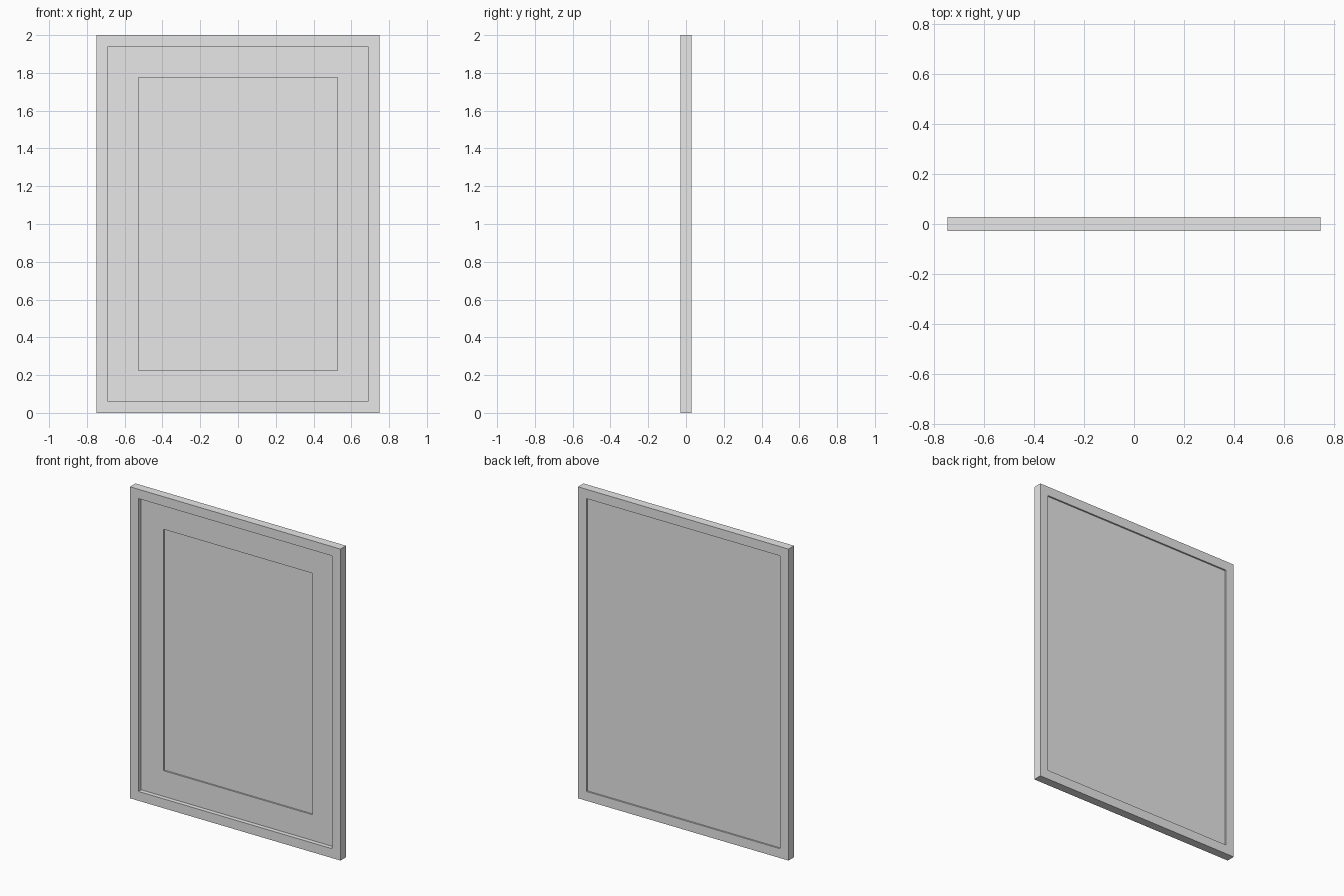
import bpy
import bmesh

cube = bpy.data.objects.get("Cube")
if cube:
    bpy.data.objects.remove(cube, do_unlink=True)

grey = bpy.data.materials.new("plain grey")
grey.use_nodes = True
grey.diffuse_color = (0.8, 0.8, 0.8, 1)
grey.node_tree.nodes["Principled BSDF"].inputs["Base Color"].default_value = (0.8, 0.8, 0.8, 1)

MID = 1.0  # height of the frame centre


def finish(name, bm):
    bmesh.ops.recalc_face_normals(bm, faces=bm.faces)
    mesh = bpy.data.meshes.new(name)
    bm.to_mesh(mesh)
    bm.free()
    mesh.materials.append(grey)
    obj = bpy.data.objects.new(name, mesh)
    bpy.context.collection.objects.link(obj)


def rectangle(bm, half_x, half_z, y):
    corners = ((-1, -1), (1, -1), (1, 1), (-1, 1))
    return [bm.verts.new((sx * half_x, y, MID + sz * half_z)) for sx, sz in corners]


def ring(name, outer, inner, front, back):
    """Mitred rectangular border between two half sizes."""
    bm = bmesh.new()
    loops = [rectangle(bm, *size, y) for size, y in
             ((outer, front), (inner, front), (inner, back), (outer, back))]
    for a, b in zip(loops, loops[1:] + loops[:1]):
        for i in range(4):
            j = (i + 1) % 4
            bm.faces.new((a[i], a[j], b[j], b[i]))
    finish(name, bm)


def panel(name, size, front, back):
    bm = bmesh.new()
    a, b = rectangle(bm, *size, front), rectangle(bm, *size, back)
    bm.faces.new(a)
    bm.faces.new(b)
    for i in range(4):
        j = (i + 1) % 4
        bm.faces.new((a[i], a[j], b[j], b[i]))
    finish(name, bm)


opening = (0.688, 0.94)

# Outer moulding, mat border with its window, and backing board
ring("frame", (0.748, 1.0), opening, -0.028, 0.028)
ring("mat_border", opening, (0.528, 0.775), 0.0, 0.01)
panel("backing_board", opening, 0.01, 0.018)
